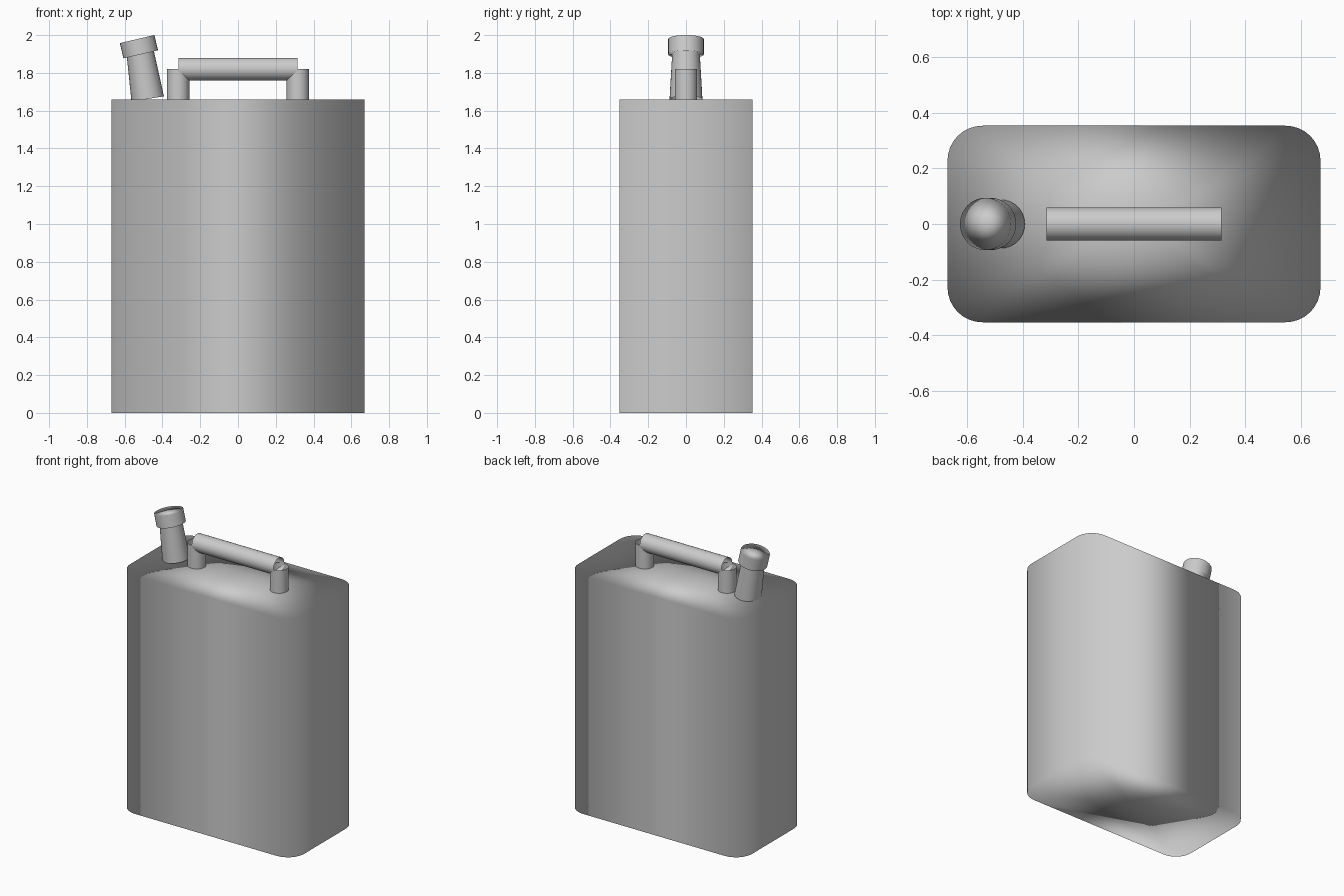
import bpy, bmesh, math
from mathutils import Vector

if "Cube" in bpy.data.objects:
    bpy.data.objects.remove(bpy.data.objects["Cube"])

grey = bpy.data.materials.new("plain_grey")
grey.diffuse_color = (0.6, 0.6, 0.6, 1)
grey.use_nodes = True
grey.node_tree.nodes["Principled BSDF"].inputs["Base Color"].default_value = grey.diffuse_color


def finish(name, bm):
    """Smooth grey object whose wall normals point straight out from its axis."""
    for f in bm.faces:
        f.smooth = True
    mesh = bpy.data.meshes.new(name)
    bm.to_mesh(mesh)
    bm.free()
    normals = []
    for v in mesh.vertices:
        out = Vector((v.co.x, v.co.y, 0))
        if out.length < 1e-4:          # centre of an end cap
            out = Vector((0, 0, 1 if v.co.z > 0.01 else -1))
        normals.append(out.normalized())
    mesh.normals_split_custom_set_from_vertices(normals)
    mesh.materials.append(grey)
    obj = bpy.data.objects.new(name, mesh)
    bpy.context.collection.objects.link(obj)
    return obj


def tube(name, p0, p1, r0, r1, closed=False, sides=32):
    """Round tube from p0 to p1, open-ended unless closed."""
    p0, p1 = Vector(p0), Vector(p1)
    bm = bmesh.new()
    bmesh.ops.create_cone(bm, cap_ends=closed, cap_tris=closed, segments=sides,
                          radius1=r0, radius2=r1, depth=(p1 - p0).length)
    obj = finish(name, bm)
    obj.location = (p0 + p1) / 2
    obj.rotation_mode = 'QUATERNION'
    obj.rotation_quaternion = Vector((0, 0, 1)).rotation_difference(p1 - p0)
    return obj


# Can body: rounded rectangle walls, with fans from the centre closing both ends
HX, HY, R, H, STEPS = 0.67, 0.353, 0.125, 1.66, 8
bm = bmesh.new()
rings = []
for z in (0, H):
    ring = []
    for i, (sx, sy) in enumerate([(1, 1), (-1, 1), (-1, -1), (1, -1)]):
        for k in range(STEPS + 1):
            a = math.pi / 2 * (i + k / STEPS)
            ring.append(bm.verts.new((sx * (HX - R) + R * math.cos(a),
                                      sy * (HY - R) + R * math.sin(a), z)))
    rings.append(ring)
low, high = rings
low_mid, high_mid = bm.verts.new((0, 0, 0)), bm.verts.new((0, 0, H))
for i in range(len(low)):
    j = (i + 1) % len(low)
    bm.faces.new((low[i], low[j], high[j], high[i]))
    bm.faces.new((high[i], high[j], high_mid))
    bm.faces.new((low[j], low[i], low_mid))
finish("can_body", bm)

# Carrying handle: two open posts and an open grip bar
for side, x in (("left", -0.317), ("right", 0.317)):
    tube(side + "_handle_post", (x, 0, H - 0.01), (x, 0, 1.82), 0.059, 0.059)
tube("handle_grip", (-0.315, 0, 1.82), (0.315, 0, 1.82), 0.06, 0.06)

# Leaning filler neck and its screw cap
tube("filler_neck", (-0.478, 0, 1.662), (-0.517, 0, 1.902), 0.087, 0.073)
tube("filler_cap", (-0.515, 0, 1.898), (-0.534, 0, 1.979), 0.094, 0.094, closed=True)
